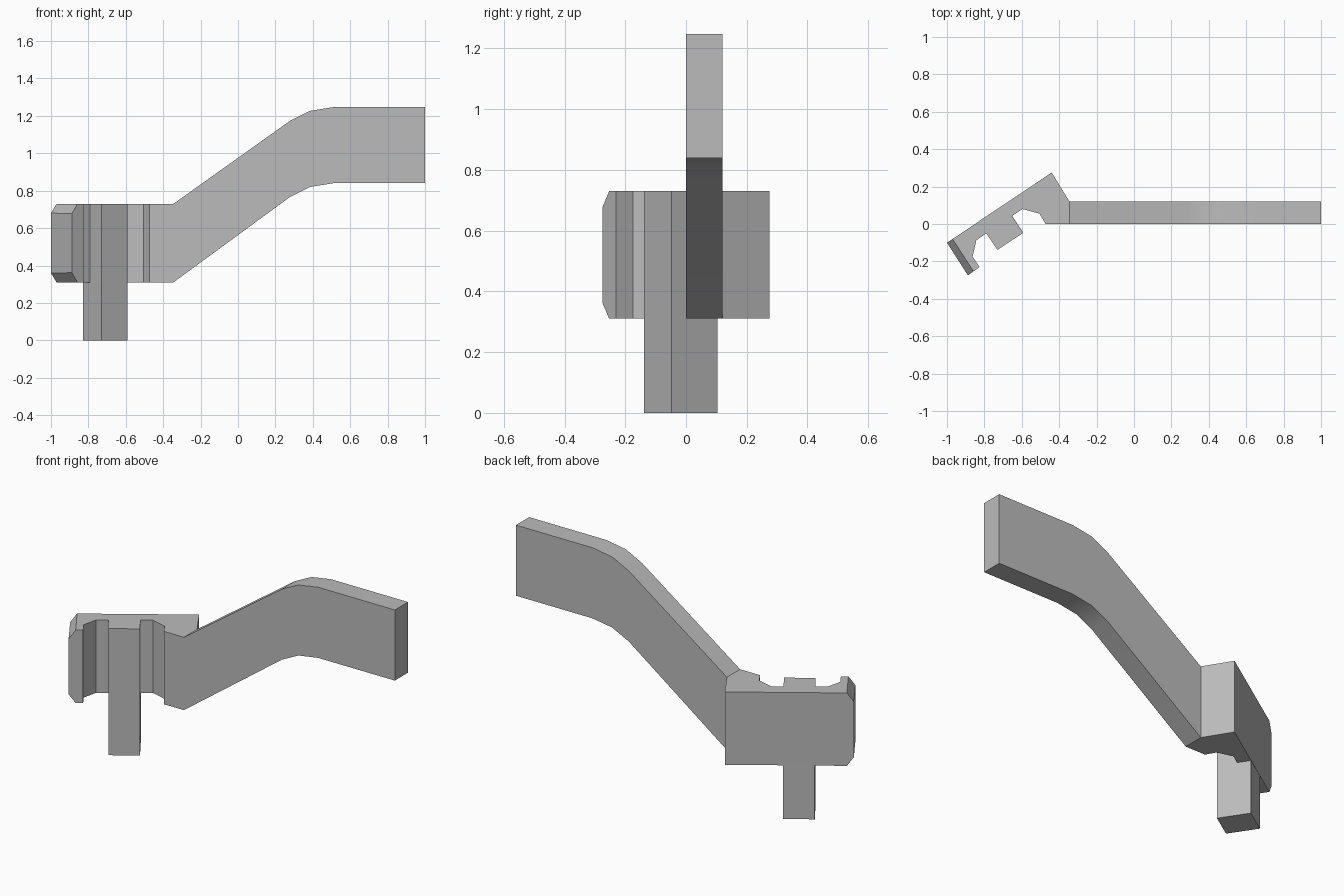
import bpy
import bmesh
import math
from mathutils import Vector

cube = bpy.data.objects.get("Cube")
if cube:
    bpy.data.objects.remove(cube, do_unlink=True)

GREY = (0.5, 0.5, 0.5, 1.0)
mat = bpy.data.materials.new("plain grey")
mat.use_nodes = True
mat.diffuse_color = GREY
mat.node_tree.nodes["Principled BSDF"].inputs["Base Color"].default_value = GREY

LOW, HIGH = 0.31, 0.73      # underside and top of the clip block
THICK = 0.12                # arm thickness


def prism(name, points, offset, cuts=(), capped=True):
    """Extrude a 3D outline by offset, then trim it with (point, normal) planes."""
    bm = bmesh.new()
    face = bm.faces.new([bm.verts.new(p) for p in points])
    new = bmesh.ops.extrude_face_region(bm, geom=[face], use_keep_orig=True)["geom"]
    bmesh.ops.translate(bm, vec=offset, verts=[g for g in new if isinstance(g, bmesh.types.BMVert)])
    bmesh.ops.recalc_face_normals(bm, faces=bm.faces)
    for co, no in cuts:
        cut = bmesh.ops.bisect_plane(bm, geom=bm.verts[:] + bm.edges[:] + bm.faces[:],
                                     plane_co=co, plane_no=no, clear_outer=True)
        edges = [g for g in cut["geom_cut"] if isinstance(g, bmesh.types.BMEdge)]
        bmesh.ops.contextual_create(bm, geom=edges)
    bmesh.ops.recalc_face_normals(bm, faces=bm.faces)
    if not capped:
        top = [f for f in bm.faces if f.normal.z > 0.9]
        bmesh.ops.delete(bm, geom=top, context='FACES')
    mesh = bpy.data.meshes.new(name)
    bm.to_mesh(mesh)
    bm.free()
    mesh.materials.append(mat)
    obj = bpy.data.objects.new(name, mesh)
    bpy.context.collection.objects.link(obj)
    return obj


# Cranked arm: side profile extruded through its thickness
upper = [(-0.345, HIGH), (0.28, 1.175), (0.385, 1.227), (0.51, 1.247), (1, 1.247)]
lower = [(1, 0.84), (0.51, 0.84), (0.385, 0.82), (0.28, 0.768), (-0.345, LOW)]
arm = prism("arm", [(x, 0, z) for x, z in upper + lower], (0, THICK, 0))
bpy.ops.object.select_all(action='DESELECT')
arm.select_set(True)
bpy.context.view_layer.objects.active = arm
bpy.ops.object.shade_smooth_by_angle(angle=math.radians(30))

# Angled clip block: plan outline with two notches, chamfered at its free end
outline = [(-1, -0.10), (-0.44, 0.275), (-0.345, THICK), (-0.345, 0), (-0.473, 0),
           (-0.505, 0.055), (-0.597, 0.08), (-0.652, 0.043), (-0.592, -0.047),
           (-0.73, -0.138), (-0.79, -0.05), (-0.843, -0.087), (-0.863, -0.175),
           (-0.826, -0.23), (-0.888, -0.275)]
outward = Vector((-0.84, -0.545, 0))
chamfers = [(Vector((-1, -0.10, edge - s * 0.05)), outward * 0.05 + Vector((0, 0, s * 0.036)))
            for edge, s in ((HIGH, 1), (LOW, -1))]
prism("clip_block", [(x, y, LOW) for x, y in outline], (0, 0, HIGH - LOW), chamfers)

# Locating peg below the block, open where it meets the block
peg = [(-0.73, -0.138), (-0.592, -0.047), (-0.692, 0.104), (-0.83, 0.013)]
prism("peg", [(x, y, 0) for x, y in peg], (0, 0, LOW), capped=False)
